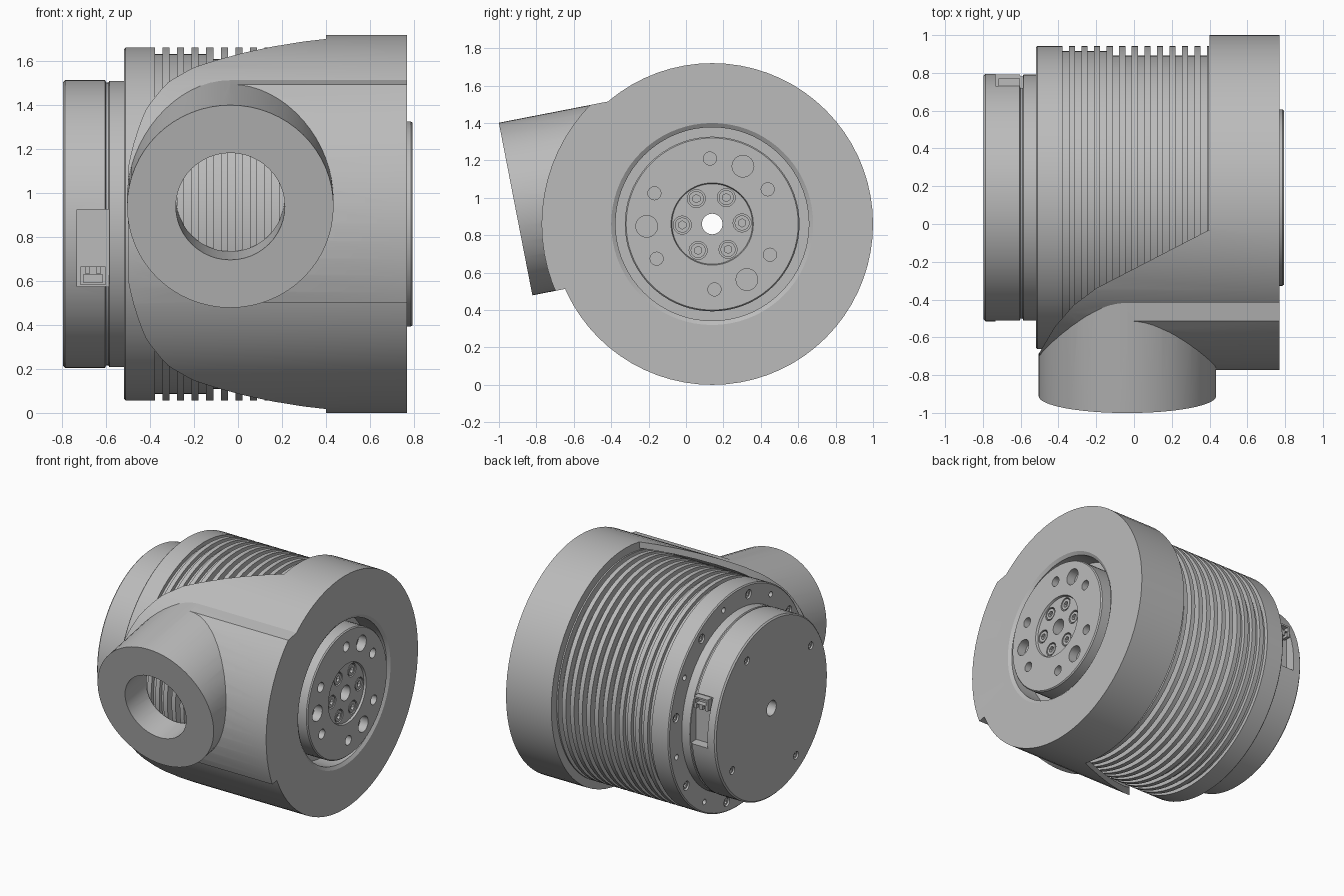
import bpy, bmesh, math
from mathutils import Vector, Matrix

cube = bpy.data.objects.get("Cube")
if cube:
    bpy.data.objects.remove(cube, do_unlink=True)

CY, CZ, BORE, SEGS = 0.14, 0.86, 0.055, 72
X = Vector((1, 0, 0))

grey = bpy.data.materials.new("machined_grey")
grey.use_nodes = True
grey.diffuse_color = (0.5, 0.5, 0.5, 1)
grey.node_tree.nodes["Principled BSDF"].inputs["Base Color"].default_value = (0.5, 0.5, 0.5, 1)


def finish(name, bm):
    bmesh.ops.remove_doubles(bm, verts=bm.verts, dist=1e-5)
    bmesh.ops.recalc_face_normals(bm, faces=bm.faces)
    mesh = bpy.data.meshes.new(name)
    bm.to_mesh(mesh)
    bm.free()
    mesh.materials.append(grey)
    ob = bpy.data.objects.new(name, mesh)
    bpy.context.collection.objects.link(ob)
    return ob


def lathe(name, profile):
    """Spin a closed (x, radius) profile about the main axis."""
    bm = bmesh.new()
    rings = []
    for i in range(SEGS):
        a = math.tau * i / SEGS
        rings.append([bm.verts.new((x, CY + r * math.cos(a), CZ + r * math.sin(a))) for x, r in profile])
    n = len(profile)
    for i in range(SEGS):
        p, q = rings[i], rings[(i + 1) % SEGS]
        for j in range(n):
            k = (j + 1) % n
            bm.faces.new((p[j], p[k], q[k], q[j]))
    return finish(name, bm)


def pegs(name, items, segs=24):
    """Cylinders given as (centre, direction, radius, length)."""
    bm = bmesh.new()
    for c, d, r, length in items:
        m = Matrix.Translation(c) @ d.to_track_quat('Z', 'Y').to_matrix().to_4x4()
        bmesh.ops.create_cone(bm, cap_ends=True, segments=segs, radius1=r, radius2=r, depth=length, matrix=m)
    return finish(name, bm)


def boxes(name, items, turn=Matrix()):
    """Boxes given as (centre, size), all moved by one matrix."""
    bm = bmesh.new()
    for c, s in items:
        m = turn @ Matrix.Translation(c) @ Matrix.Diagonal((*s, 1))
        bmesh.ops.create_cube(bm, size=1, matrix=m)
    return finish(name, bm)


def combine(ob, tool, op='DIFFERENCE'):
    mod = ob.modifiers.new("combine", 'BOOLEAN')
    mod.operation, mod.object, mod.solver = op, tool, 'EXACT'
    with bpy.context.temp_override(object=ob, active_object=ob, selected_objects=[ob]):
        bpy.ops.object.modifier_apply(modifier=mod.name)
    bpy.data.objects.remove(tool, do_unlink=True)


def circle(x, radius, start, count):
    """Points round the main axis, start angle in degrees from +y."""
    for i in range(count):
        a = math.radians(start) + math.tau * i / count
        yield Vector((x, CY + radius * math.cos(a), CZ + radius * math.sin(a)))


# housing: end ring with a thin sleeve reaching back over the finned body
housing = lathe("housing", [(-0.5, 0.86), (0.77, 0.86), (0.77, 0.54), (0.755, 0.517), (0.6, 0.517),
                            (0.6, BORE), (0.4, BORE), (0.4, 0.815), (-0.5, 0.815)])

# tilted frame of the side boss: local z points inward
tilt = math.radians(11)
inward = Vector((0, math.cos(tilt), math.sin(tilt)))
boss_face = Vector((-0.035, -0.911, 0.94))
frame = Matrix.Translation(boss_face) @ Matrix.Rotation(tilt, 4, 'X')

# thickened front strip, as wide as the boss
strip = lathe("strip", [(-0.035, 0.83), (-0.035, 0.912), (0.77, 0.912), (0.77, 0.83)])
combine(strip, boxes("strip_limit", [((0.5, 0.35, 0), (1, 0.7, 0.94))], frame), 'INTERSECT')
combine(housing, strip, 'UNION')

# side boss
boss = pegs("boss", [(boss_face + inward * 0.325, inward, 0.47, 0.65)], 64)
combine(boss, lathe("core", [(-0.9, 0), (-0.9, 0.83), (0.7, 0.83), (0.7, 0)]))
combine(housing, boss, 'UNION')

# sloping cut that opens the back of the sleeve
plan = [(0.4, -0.03), (-0.2, -0.34), (-0.32, -0.43), (-0.42, -0.545), (-0.5, -0.68),
        (-0.6, -0.8), (-0.6, 1.5), (0.4, 1.5)]
bm = bmesh.new()
base = bm.faces.new([bm.verts.new((x, y, -0.5)) for x, y in plan])
ext = bmesh.ops.extrude_face_region(bm, geom=[base])
bmesh.ops.translate(bm, vec=(0, 0, 3), verts=[g for g in ext["geom"] if isinstance(g, bmesh.types.BMVert)])
combine(housing, finish("sleeve_cut", bm))
combine(housing, pegs("boss_hole", [(boss_face + inward * 0.2, inward, 0.248, 0.8)], 48))

# finned body with rear flange
profile = [(-0.52, BORE), (-0.52, 0.795), (-0.512, 0.803)]
for k in range(11, -1, -1):
    x = 0.37 - 0.0665 * k
    floor = 0.752 if k < 8 else 0.775
    profile += [(x - 0.017, 0.803), (x - 0.017, floor), (x + 0.017, floor), (x + 0.017, 0.803)]
profile += [(0.397, 0.803), (0.397, BORE)]
body = lathe("finned_body", profile)
wide = [(p, X, 0.033, 0.08) for p in circle(-0.52, 0.73, 10, 8)]
small = [(p, X, 0.02, 0.08) for p in circle(-0.52, 0.73, 32, 8)]
combine(body, pegs("flange_holes", wide + small))

# output disc with bolt pattern
disc = lathe("output_disc", [(0.59, BORE), (0.59, 0.467), (0.787, 0.467), (0.795, 0.46),
                             (0.795, 0.22), (0.78, 0.215), (0.78, BORE)])
holes = [(p, X, 0.058, 0.12) for p in circle(0.79, 0.35, 62, 3)]
holes += [(p, X, 0.035, 0.12) for p in circle(0.79, 0.35, 32, 6)]
holes += [(p, X, 0.048, 0.08) for p in circle(0.79, 0.16, 2, 6)]
combine(disc, pegs("disc_holes", holes))

# rear cover
cover = lathe("rear_cover", [(-0.797, BORE), (-0.797, 0.645), (-0.787, 0.655), (-0.605, 0.655),
                             (-0.6, 0.645), (-0.59, 0.645), (-0.585, 0.652), (-0.515, 0.652), (-0.515, BORE)])
combine(cover, pegs("cover_holes", [(p, X, 0.028, 0.04) for p in circle(-0.797, 0.54, 58, 4)]))


def socket_screws(name, spots, radius, facing):
    """Cap screws with hex sockets; facing is +1 or -1 along x."""
    heads = pegs(name, [(p, X, radius, 0.05) for p in spots])
    tops = [(p + X * facing * 0.025, X, radius * 0.55, 0.04) for p in spots]
    combine(heads, pegs("sockets", tops, 6))


socket_screws("output_screws", list(circle(0.753, 0.16, 2, 6)), 0.04, 1)
socket_screws("flange_screws", list(circle(-0.486, 0.73, 10, 8)), 0.026, -1)
socket_screws("cover_screws", list(circle(-0.762, 0.54, 58, 4)), 0.023, -1)

# connector ports on the front and back of the cover, half a turn apart
for side, angle in (("front", 0), ("back", math.pi)):
    axis = Matrix.Translation((0, CY, CZ))
    turn = axis @ Matrix.Rotation(angle, 4, 'X') @ axis.inverted()
    out = turn.to_3x3() @ Vector((0, -1, 0))
    combine(cover, boxes("pocket", [((-0.66, -0.5, 0.75), (0.145, 0.12, 0.35))], turn))

    studs = pegs(side + "_port_studs",
                 [(turn @ Vector((-0.665, -0.455, z)), out, 0.034, 0.05) for z in (0.745, 0.88)])
    slots = [((-0.665, -0.49, z), size) for z in (0.745, 0.88)
             for size in ((0.01, 0.04, 0.08), (0.08, 0.04, 0.01))]
    combine(studs, boxes("stud_slots", slots, turn))

    plug = boxes(side + "_port_plug", [((-0.66, -0.46, 0.625), (0.115, 0.06, 0.085))], turn)
    combine(plug, boxes("plug_slots", [((-0.66, -0.48, 0.612), (0.085, 0.06, 0.035)),
                                       ((-0.685, -0.48, 0.655), (0.02, 0.06, 0.04)),
                                       ((-0.635, -0.48, 0.655), (0.02, 0.06, 0.04))], turn))

# smooth curved walls, keep edges sharp
bpy.ops.object.select_all(action='DESELECT')
for ob in bpy.context.collection.objects:
    if ob.type == 'MESH' and grey.name in ob.data.materials:
        ob.select_set(True)
        bpy.context.view_layer.objects.active = ob
bpy.ops.object.shade_smooth_by_angle(angle=math.radians(25))
